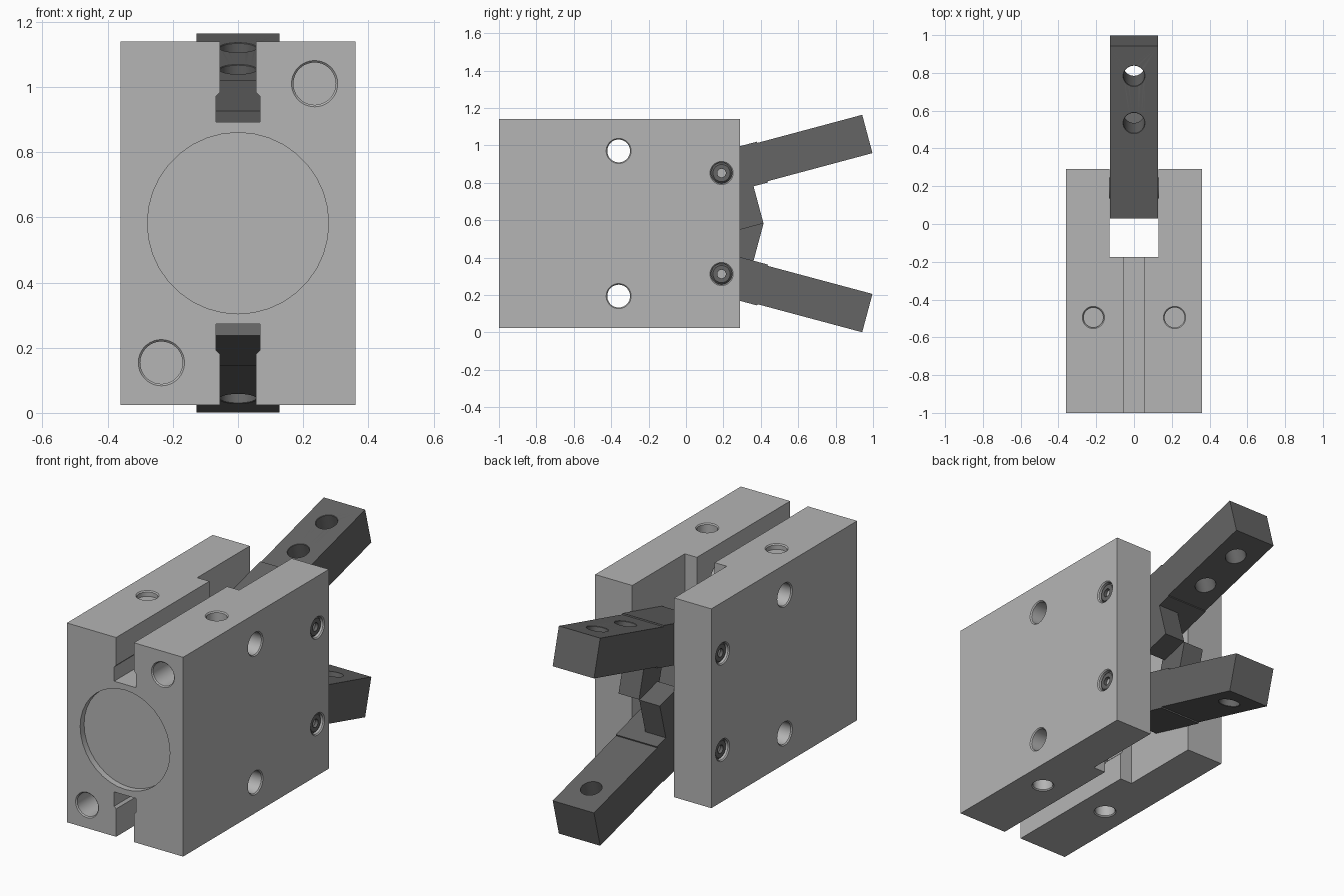
import bpy, bmesh
from math import pi, radians
from mathutils import Matrix, Vector

if "Cube" in bpy.data.objects:
    bpy.data.objects.remove(bpy.data.objects["Cube"], do_unlink=True)


def material(name, value):
    m = bpy.data.materials.new(name)
    m.use_nodes = True
    colour = (value, value, value, 1)
    m.diffuse_color = colour
    m.node_tree.nodes["Principled BSDF"].inputs["Base Color"].default_value = colour
    return m


LIGHT = material("light_grey_metal", 0.46)
DARK = material("dark_grey_metal", 0.13)

MID = 0.582                     # height of the body's centre line
TOP = 1.14
PIVOT = Vector((0, 0.19, 0.852))
# half turn about the centre line, which repeats every upper feature below
FLIP = (Matrix.Translation((0, 0, MID)) @ Matrix.Rotation(pi, 4, 'Y')
        @ Matrix.Translation((0, 0, -MID)))
TURNS = (Matrix.Identity(4), FLIP)


def finish(name, bm, mats, matrix=None):
    if matrix:
        bm.transform(matrix)
    bmesh.ops.recalc_face_normals(bm, faces=bm.faces)
    me = bpy.data.meshes.new(name)
    bm.to_mesh(me)
    bm.free()
    for m in mats:
        me.materials.append(m)
    ob = bpy.data.objects.new(name, me)
    bpy.context.collection.objects.link(ob)
    return ob


def prism(name, pts, lo, hi, axis, mat, matrix=None):
    """Closed outline extruded along x or y."""
    bm = bmesh.new()
    place = (lambda a, b, t: (t, a, b)) if axis == 'x' else (lambda a, b, t: (a, t, b))
    face = bm.faces.new([bm.verts.new(place(a, b, lo)) for a, b in pts])
    new = bmesh.ops.extrude_face_region(bm, geom=[face])["geom"]
    bmesh.ops.translate(bm, vec=place(0, 0, hi - lo),
                        verts=[v for v in new if isinstance(v, bmesh.types.BMVert)])
    return finish(name, bm, [mat], matrix)


def rect(a0, a1, b0, b1):
    return [(a0, b0), (a1, b0), (a1, b1), (a0, b1)]


def lathe(name, profile, origin, axis, mats, matrix=None):
    """Profile of (radius, height) points spun about an axis."""
    bm = bmesh.new()
    vs = [bm.verts.new((r, 0, h)) for r, h in profile]
    es = [bm.edges.new(p) for p in zip(vs, vs[1:])]
    bmesh.ops.spin(bm, geom=vs + es, cent=(0, 0, 0), axis=(0, 0, 1),
                   angle=2 * pi, steps=36)
    bmesh.ops.remove_doubles(bm, verts=bm.verts, dist=1e-5)
    turn = Vector((0, 0, 1)).rotation_difference(Vector(axis)).to_matrix().to_4x4()
    bm.transform(Matrix.Translation(origin) @ turn)
    return finish(name, bm, mats, matrix)


def cut(target, cutter):
    bpy.context.view_layer.objects.active = target
    mod = target.modifiers.new("cut", 'BOOLEAN')
    mod.operation = 'DIFFERENCE'
    mod.solver = 'EXACT'
    mod.object = cutter
    bpy.ops.object.modifier_apply(modifier=mod.name)
    bpy.data.objects.remove(cutter, do_unlink=True)


def drill(target, origin, axis, r, depth, c=0.006, matrix=None):
    """Round hole with a slight countersink."""
    prof = [(0, 0.05), (r + c, 0.05), (r + c, 0), (r, -c), (r, -depth), (0, -depth)]
    cut(target, lathe("cutter", prof, origin, axis, [], matrix))


def smooth(ob):
    bpy.ops.object.select_all(action='DESELECT')
    ob.select_set(True)
    bpy.context.view_layer.objects.active = ob
    bpy.ops.object.shade_smooth_by_angle(angle=radians(30))


# Body block with the jaw slot at the back
body = prism("body", rect(-0.36, 0.36, 2 * MID - TOP, TOP), -1, 0.29, 'y', LIGHT)
cut(body, prism("cutter", rect(-0.13, 0.13, -0.2, 1.4), -0.175, 0.5, 'y', LIGHT))

# Shallow bore on the front face
cut(body, lathe("cutter", [(0, 0.1), (0.278, 0.1), (0.278, -0.035), (0, -0.035)],
                (0, -1, MID), (0, -1, 0), []))

half = [(0.067, 0.892), (0.067, 0.972), (0.055, 0.984), (0.055, 1.3)]
t_outline = half + [(-x, z) for x, z in reversed(half)]
for turn in TURNS:
    # T-shaped groove
    cut(body, prism("cutter", t_outline, -1.1, -0.1, 'y', LIGHT, turn))
    # Front mounting hole
    drill(body, (0.235, -1, 1.01), (0, -1, 0), 0.065, 0.16, matrix=turn)
    for side in (-1, 1):
        # Mounting holes through the sides, and pin seats
        drill(body, (side * 0.36, -0.36, 0.97), (side, 0, 0), 0.061, 0.4, matrix=turn)
        drill(body, (side * 0.36, PIVOT.y, PIVOT.z), (side, 0, 0), 0.056, 0.03,
              matrix=turn)
        # Holes in the top and bottom; one on top is shallow
        shallow = side < 0 and turn is TURNS[0]
        drill(body, (side * 0.215, -0.495, TOP), (0, 0, 1), 0.053,
              0.03 if shallow else 0.17, matrix=turn)
smooth(body)

# Fingers: drilled bar plus a half-width hook reaching to the centre
TILT = Matrix.Translation(PIVOT) @ Matrix.Rotation(radians(15), 4, 'X')
upper_bar = [(-0.135, 0.113), (0.227, 0.113), (0.227, 0.106), (0.807, 0.106)]
bar = upper_bar + [(u, -v) for u, v in reversed(upper_bar)]
W = 0.128
for label, turn in zip(("upper", "lower"), TURNS):
    finger = prism(label + "_finger", bar, -W, W, 'x', DARK, turn @ TILT)
    for u in (0.385, 0.643):
        drill(finger, (0, u, 0.106), (0, 0, 1), 0.056, 0.3, c=0.002,
              matrix=turn @ TILT)
    smooth(finger)
    prism(label + "_finger_hook", rect(-0.02, 0.147, -0.318, -0.113), 0.001, W, 'x',
          DARK, turn @ TILT)

    # Pivot pin with a socket in each end
    end = [(0, 0.325), (0.023, 0.325), (0.023, 0.347), (0.046, 0.347), (0.055, 0.338)]
    prof = end + [(r, -h) for r, h in reversed(end)]
    pin = lathe(label + "_pivot_pin", prof, PIVOT, (1, 0, 0), [DARK, LIGHT], turn)
    centre = turn @ PIVOT
    for p in pin.data.polygons:
        off = p.center - centre
        if abs(p.normal.x) > 0.9 and Vector((off.y, off.z)).length < 0.022:
            p.material_index = 1          # bright socket floor
    smooth(pin)
